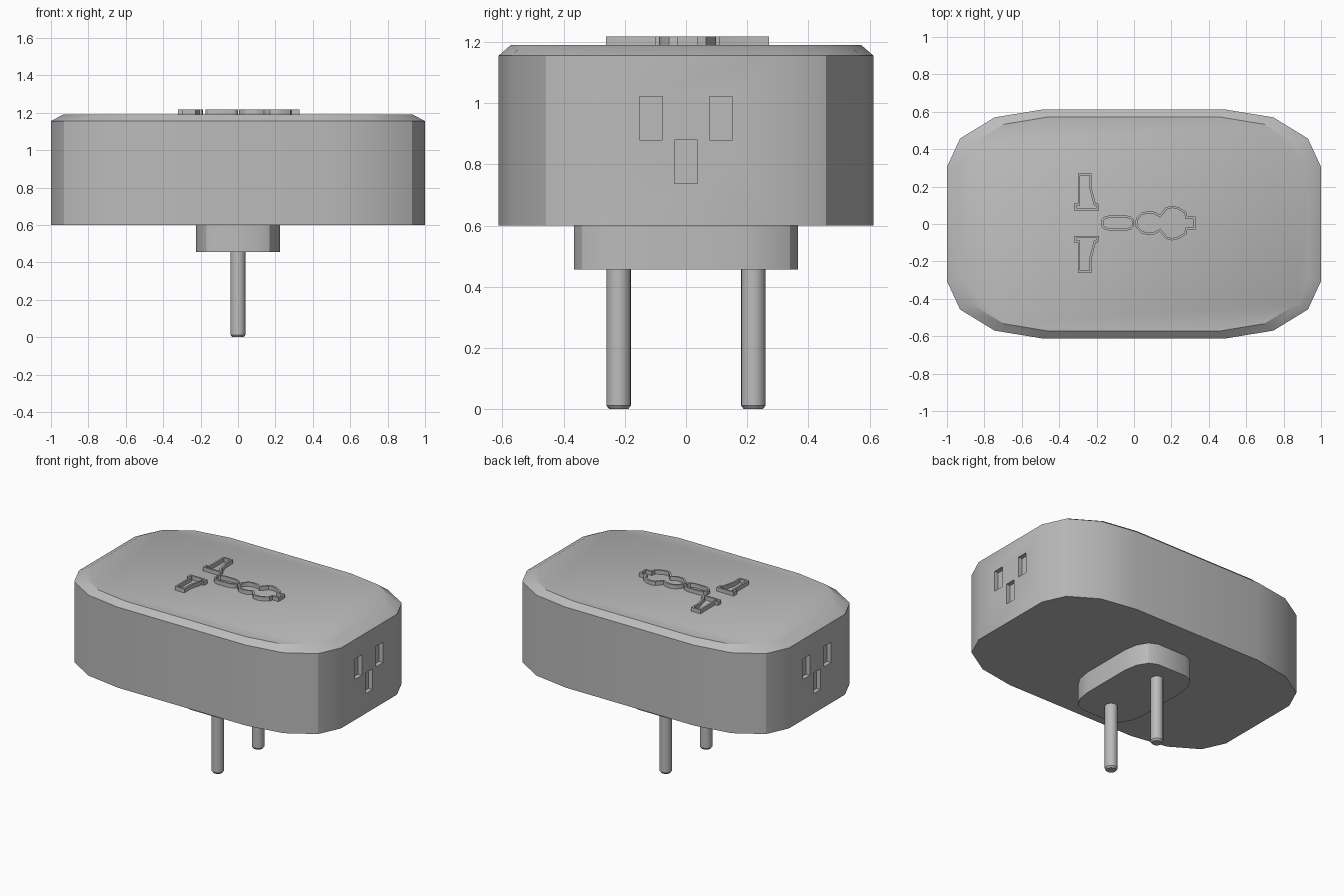
import bpy
import bmesh
import math
from mathutils import Vector

cube = bpy.data.objects.get("Cube")
if cube:
    bpy.data.objects.remove(cube, do_unlink=True)

GREY = (0.5, 0.5, 0.5, 1.0)
grey = bpy.data.materials.new("grey plastic")
grey.use_nodes = True
grey.diffuse_color = GREY
grey.node_tree.nodes["Principled BSDF"].inputs["Base Color"].default_value = GREY


def make_object(name, bm):
    mesh = bpy.data.meshes.new(name)
    bmesh.ops.recalc_face_normals(bm, faces=bm.faces)
    bm.to_mesh(mesh)
    bm.free()
    mesh.materials.append(grey)
    obj = bpy.data.objects.new(name, mesh)
    bpy.context.collection.objects.link(obj)
    return obj


def select_only(obj):
    bpy.ops.object.select_all(action="DESELECT")
    obj.select_set(True)
    bpy.context.view_layer.objects.active = obj


def smooth(obj):
    select_only(obj)
    bpy.ops.object.shade_smooth_by_angle(angle=math.radians(30))


def loft(name, rings, caps=True):
    """Join equal-length outlines, each given as (points, height)."""
    bm = bmesh.new()
    loops = [[bm.verts.new((x, y, z)) for x, y in pts] for pts, z in rings]
    for a, b in zip(loops, loops[1:]):
        for i in range(len(a)):
            j = (i + 1) % len(a)
            bm.faces.new((a[i], a[j], b[j], b[i]))
    if caps:
        bm.faces.new(loops[0])
        bm.faces.new(loops[-1])
    return make_object(name, bm)


def scaled(pts, s):
    return [(x * s, y * s) for x, y in pts]


def circle(r, cx, cy, n=20):
    steps = [2 * math.pi * i / n for i in range(n)]
    return [(cx + r * math.cos(a), cy + r * math.sin(a)) for a in steps]


def inset(pts, d):
    """Move a counter-clockwise outline inward by an even distance."""
    out = []
    for i, p in enumerate(pts):
        p = Vector(p)
        e1 = (p - Vector(pts[i - 1])).normalized()
        e2 = (Vector(pts[(i + 1) % len(pts)]) - p).normalized()
        n1, n2 = Vector((-e1.y, e1.x)), Vector((-e2.y, e2.x))
        out.append(tuple(p + (n1 + n2) * d / (1 + n1.dot(n2))))
    return out


# Rounded outline shared by the housing and, turned and shrunk, by the foot
corner = [(1, 0.305), (0.93, 0.457), (0.745, 0.57), (0.49, 0.612)]
half = corner + [(-x, y) for x, y in reversed(corner)]
outline = half + [(-x, -y) for x, y in half]

# Housing with a chamfered top
BODY_TOP = 1.19
housing = loft("housing", [(outline, 0.6), (outline, 1.155),
                           (scaled(outline, 0.935), BODY_TOP)])

# Three recessed slots in each end of the housing
bm = bmesh.new()
for side in (-1, 1):
    for y, z in ((-0.115, 0.95), (0.115, 0.95), (0, 0.808)):
        box = bmesh.ops.create_cube(bm, size=1)["verts"]
        bmesh.ops.scale(bm, vec=(0.08, 0.075, 0.142), verts=box)
        bmesh.ops.translate(bm, vec=(side * 1.01, y, z), verts=box)
cutter = make_object("slot_cutter", bm)
cutter.hide_render = True
cut = housing.modifiers.new("slots", "BOOLEAN")
cut.operation = "DIFFERENCE"
cut.solver = "EXACT"
cut.object = cutter
select_only(housing)
bpy.ops.object.modifier_apply(modifier=cut.name)
bpy.data.objects.remove(cutter, do_unlink=True)
smooth(housing)

# Foot under the housing
foot_outline = [(-y * 0.366, x * 0.366) for x, y in outline]
smooth(loft("plug_foot", [(foot_outline, 0.456), (foot_outline, 0.6)]))

# Two round pins with chamfered tips
for name, y in (("front_pin", -0.22), ("back_pin", 0.22)):
    thick, tip = circle(0.04, 0, y), circle(0.031, 0, y)
    smooth(loft(name, [(tip, 0), (thick, 0.012), (thick, 0.46)]))


# Raised rims around the socket openings
def rim(name, pts):
    pts = [(x, y + 0.005) for x, y in pts]
    inner = inset(pts, 0.012)
    low, high = BODY_TOP - 0.005, 1.217
    smooth(loft(name, [(pts, low), (pts, high), (inner, high), (inner, low)], False))


def mirrored(upper):
    """Close an outline whose points run right to left above the axis."""
    return upper + [(x, -y) for x, y in reversed(upper)]


blade = [(-0.32, 0.068), (-0.187, 0.068), (-0.192, 0.105), (-0.205, 0.105),
         (-0.227, 0.19), (-0.227, 0.266), (-0.3, 0.266), (-0.3, 0.105), (-0.32, 0.105)]
rim("back_blade_rim", blade)
rim("front_blade_rim", [(x, -y) for x, y in reversed(blade)])

rim("oval_rim", mirrored([(0, 0.016), (-0.014, 0.033), (-0.045, 0.042),
                          (-0.13, 0.042), (-0.161, 0.033), (-0.175, 0.016)]))

rim("keyhole_rim", mirrored([(0.33, 0.035), (0.285, 0.035), (0.28, 0.06), (0.24, 0.084),
                             (0.205, 0.093), (0.17, 0.084), (0.138, 0.045), (0.11, 0.06),
                             (0.075, 0.064), (0.04, 0.055), (0.015, 0.03), (0.006, 0.01)]))
